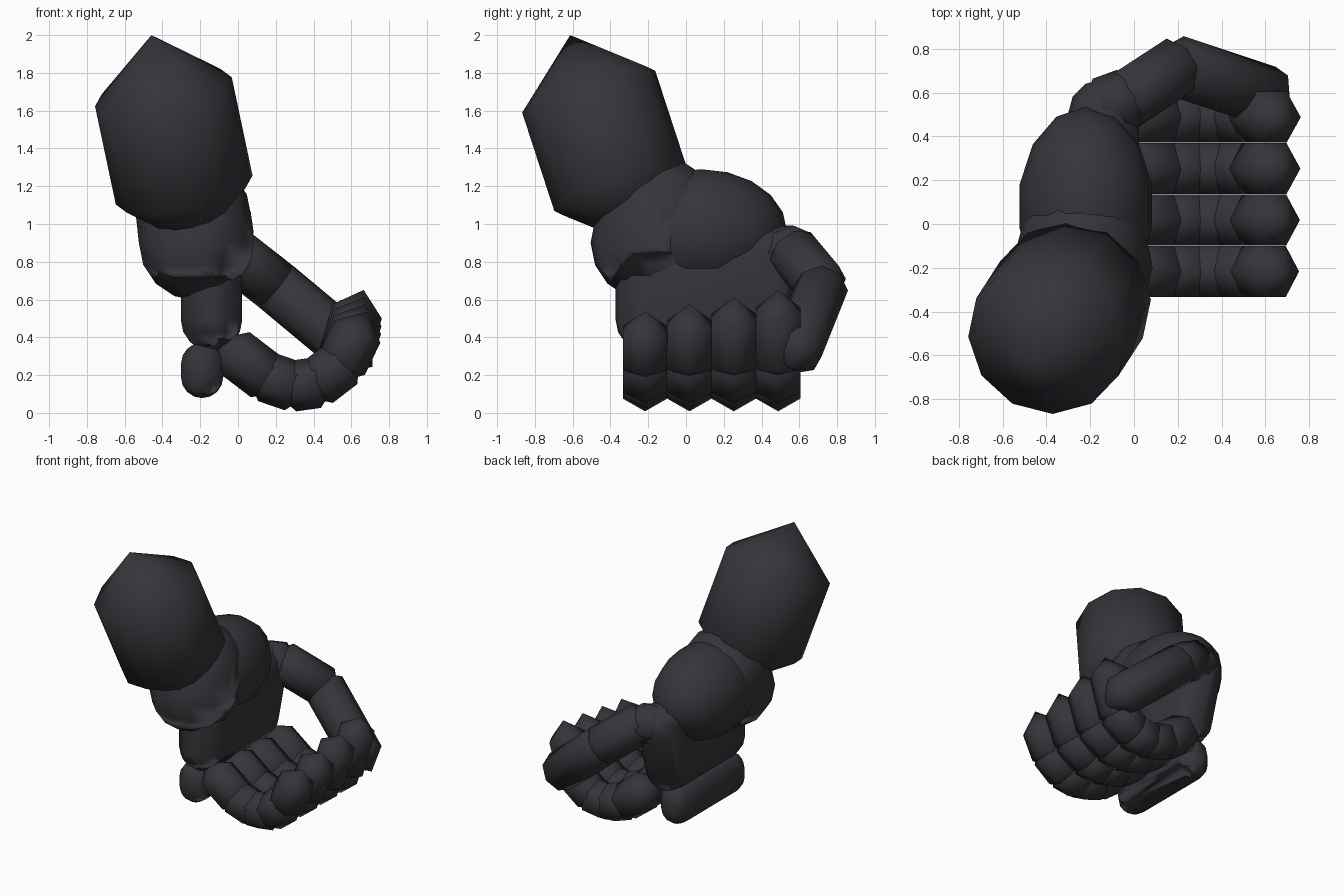
import bpy
import bmesh
from math import cos, sin, pi
from mathutils import Vector, Matrix

cube = bpy.data.objects.get("Cube")
if cube:
    bpy.data.objects.remove(cube, do_unlink=True)

dark = bpy.data.materials.new("charcoal")
dark.use_nodes = True
color = (0.035, 0.036, 0.042, 1)
dark.diffuse_color = color
dark.node_tree.nodes["Principled BSDF"].inputs["Base Color"].default_value = color


def finish(name, bm):
    """Turn a bmesh into a smooth shaded charcoal object."""
    bmesh.ops.recalc_face_normals(bm, faces=bm.faces)
    for face in bm.faces:
        face.smooth = True
    mesh = bpy.data.meshes.new(name)
    bm.to_mesh(mesh)
    bm.free()
    mesh.materials.append(dark)
    obj = bpy.data.objects.new(name, mesh)
    bpy.context.collection.objects.link(obj)
    return obj


def add_capsule(bm, a, b, radius, sides, cap=0.87):
    """Cylinder from a to b with a low cone on each end."""
    a, b = Vector(a), Vector(b)
    axis = (b - a).normalized()
    across = axis.cross(Vector((0, 1, 0))).normalized()
    side = across.cross(axis)
    rings = []
    for centre in (a, b):
        rings.append([bm.verts.new(centre + radius * (cos(t) * across + sin(t) * side))
                      for t in (2 * pi * i / sides for i in range(sides))])
    tips = [bm.verts.new(a - axis * radius * cap), bm.verts.new(b + axis * radius * cap)]
    for i in range(sides):
        j = (i + 1) % sides
        bm.faces.new((rings[0][i], rings[0][j], rings[1][j], rings[1][i]))
        for ring, tip in zip(rings, tips):
            bm.faces.new((ring[i], ring[j], tip))


def chain(name, points, radius, sides):
    """Row of overlapping capsules along a path."""
    bm = bmesh.new()
    for a, b in zip(points, points[1:]):
        add_capsule(bm, a, b, radius, sides)
    return finish(name, bm)


def rounded_hull(name, centres, radius):
    """Rounded block wrapped around a ball at each centre."""
    bm = bmesh.new()
    for c in centres:
        bmesh.ops.create_uvsphere(bm, u_segments=12, v_segments=8, radius=radius,
                                  matrix=Matrix.Translation(c))
    hull = bmesh.ops.convex_hull(bm, input=bm.verts)
    inside = {g for g in hull["geom_interior"] + hull["geom_unused"]
              if isinstance(g, bmesh.types.BMVert)}
    bmesh.ops.delete(bm, geom=list(inside), context="VERTS")
    return finish(name, bm)


# Forearm
chain("forearm", [(-0.285, -0.345, 1.18), (-0.395, -0.515, 1.70)], 0.37, 12)

# Wrist
rounded_hull("wrist", [(-0.22, -0.2, 0.9), (-0.235, -0.12, 1.04)], 0.305)

# Back of the hand
bm = bmesh.new()
bmesh.ops.create_uvsphere(
    bm, u_segments=14, v_segments=10, radius=1,
    matrix=Matrix.Translation((-0.22, 0.08, 0.96)) @ Matrix.Diagonal((0.31, 0.455, 0.33, 1)))
finish("hand_back", bm)

# Palm slab and knuckle bar
rounded_hull("palm", [(-0.14, -0.21, 0.49), (-0.14, 0.4, 0.49),
                      (-0.14, 0.5, 0.83), (-0.14, -0.21, 0.8)], 0.162)
rounded_hull("knuckle_bar", [(-0.19, y, z) for y in (-0.22, 0.37) for z in (0.19, 0.26)], 0.112)

# Four curled fingers, each a little longer than the last
curl = [(-0.02, 0.32), (0.15, 0.19), (0.29, 0.142), (0.42, 0.16), (0.55, 0.26)]
fingers = ("little_finger", "ring_finger", "middle_finger", "index_finger")
for i, name in enumerate(fingers):
    y = -0.217 + 0.235 * i
    path = [(x, y, z) for x, z in curl] + [(0.632, y, 0.43 + 0.036 * i)]
    chain(name, path, 0.135, 6)

# Thumb reaching round to the index finger
chain("thumb", [(-0.14, 0.53, 0.85), (-0.03, 0.57, 0.85),
                (0.2, 0.72, 0.67), (0.62, 0.58, 0.32)], 0.142, 8)
